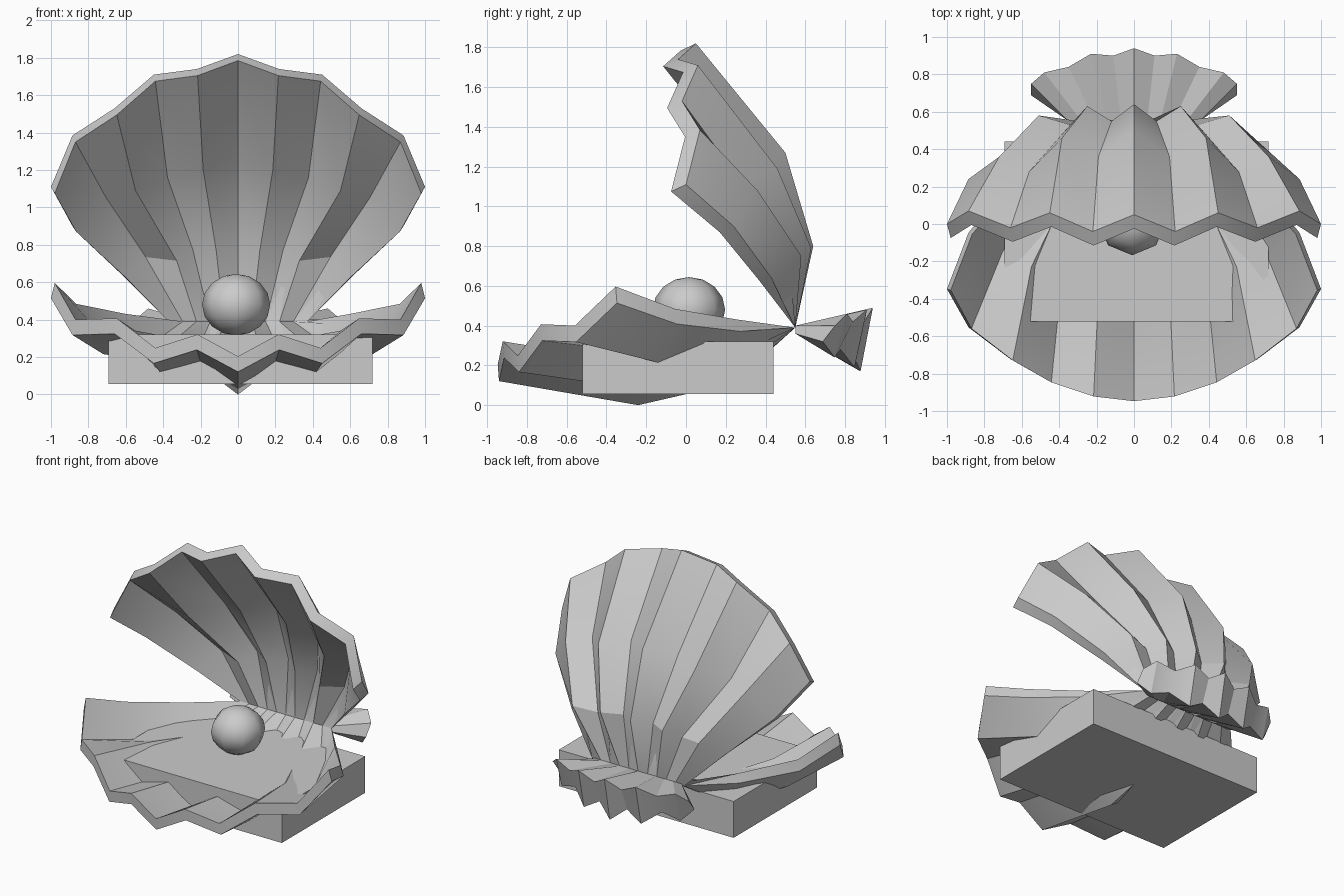
import bpy, bmesh, math
from mathutils import Matrix, Vector

if "Cube" in bpy.data.objects:
    bpy.data.objects.remove(bpy.data.objects["Cube"])

HINGE = Vector((0, 0.55, 0.39))


def mirrored(half):
    # half holds ribs from the centre to one side; returns all eleven ribs
    flip = [[Vector((-p.x, p.y, p.z)) for p in rib] for rib in half[:0:-1]]
    return flip + half


def make_loft(name, ribs, matrix=Matrix()):
    # each rib is a closed section; neighbouring ribs are bridged, ends capped
    bm = bmesh.new()
    rows = [[bm.verts.new(matrix @ p) for p in rib] for rib in ribs]
    n = len(rows[0])
    for a, b in zip(rows, rows[1:]):
        for j in range(n):
            k = (j + 1) % n
            bm.faces.new((a[j], a[k], b[k], b[j]))
    for row in (rows[0], rows[-1]):
        half = n // 2
        # cap strip by strip between the outer and inner side
        if n == 7:
            bm.faces.new((row[0], row[1], row[6]))
            bm.faces.new((row[1], row[2], row[5], row[6]))
            bm.faces.new((row[2], row[3], row[4], row[5]))
        else:
            bm.faces.new(row)
    bmesh.ops.recalc_face_normals(bm, faces=bm.faces)
    return finish(name, bm)


def finish(name, bm, angle=25):
    mesh = bpy.data.meshes.new(name)
    bm.to_mesh(mesh)
    bm.free()
    obj = bpy.data.objects.new(name, mesh)
    bpy.context.collection.objects.link(obj)
    bpy.ops.object.select_all(action='DESELECT')
    obj.select_set(True)
    bpy.context.view_layer.objects.active = obj
    bpy.ops.object.shade_smooth_by_angle(angle=math.radians(angle))
    return obj


# Shell ribs from centre to side: three points each, from hinge to rim
outer = [
    [(0, 0.64, 0.80), (0, 0.50, 1.27), (0, 0.05, 1.82)],
    [(0.12, 0.55, 0.78), (0.19, 0.36, 1.23), (0.22, -0.04, 1.74)],
    [(0.25, 0.63, 0.79), (0.385, 0.46, 1.19), (0.45, 0.06, 1.71)],
    [(0.34, 0.53, 0.73), (0.56, 0.28, 1.12), (0.66, -0.02, 1.53)],
    [(0.51, 0.58, 0.75), (0.72, 0.36, 1.08), (0.885, 0.07, 1.385)],
    [(0.62, 0.43, 0.64), (0.885, 0.24, 0.90), (1.0, 0.0, 1.11)],
]
offsets = [Vector((0, -0.06, -0.015)), Vector((0, -0.07, -0.03)),
           Vector((0, -0.075, -0.035))]
half = []
for i, pts in enumerate(outer):
    out = [Vector(p) for p in pts]
    inn = [p + o + Vector((-0.004 * i, 0, 0)) for p, o in zip(out, offsets)]
    half.append([HINGE + Vector((0.074 * i, 0, 0))] + out + inn[::-1])
shell = mirrored(half)
make_loft("upper_shell", shell)

# Lower shell: the upper one reflected across the opening plane at the hinge
t = math.radians(299.5 / 2)
normal = Vector((0, -math.sin(t), math.cos(t)))
reflect = (Matrix.Translation(HINGE) @ Matrix.Scale(-1, 4, normal)
           @ Matrix.Translation(-HINGE))
make_loft("lower_shell", shell, reflect)

# Hinge fan: x, y, top z and bottom z of the rim
rim = [
    (0, 0.94, 0.49, 0.17), (0.11, 0.90, 0.425, 0.26),
    (0.23, 0.91, 0.48, 0.19), (0.35, 0.84, 0.42, 0.28),
    (0.48, 0.81, 0.46, 0.24), (0.55, 0.75, 0.40, 0.32),
]
fan = []
for i, (x, y, top, low) in enumerate(rim):
    hx = 0.07 * i
    fan.append([Vector((hx, 0.55, 0.40)), Vector((x, y, top)),
                Vector((x, y - 0.062, low)), Vector((hx, 0.55, 0.36))])
make_loft("hinge_fan", mirrored(fan))

# Cushion block inside the lower shell
bm = bmesh.new()
bmesh.ops.create_cube(bm, size=1, matrix=Matrix.Translation((0.013, -0.04, 0.188))
                      @ Matrix.Diagonal((1.41, 0.96, 0.265, 1)))
finish("cushion", bm)

# Pearl
bm = bmesh.new()
bmesh.ops.create_uvsphere(bm, u_segments=8, v_segments=8, radius=0.175,
                          matrix=Matrix.Translation((-0.01, 0.015, 0.48))
                          @ Matrix.Diagonal((1.04, 1.04, 0.94, 1)))
finish("pearl", bm, 60)
